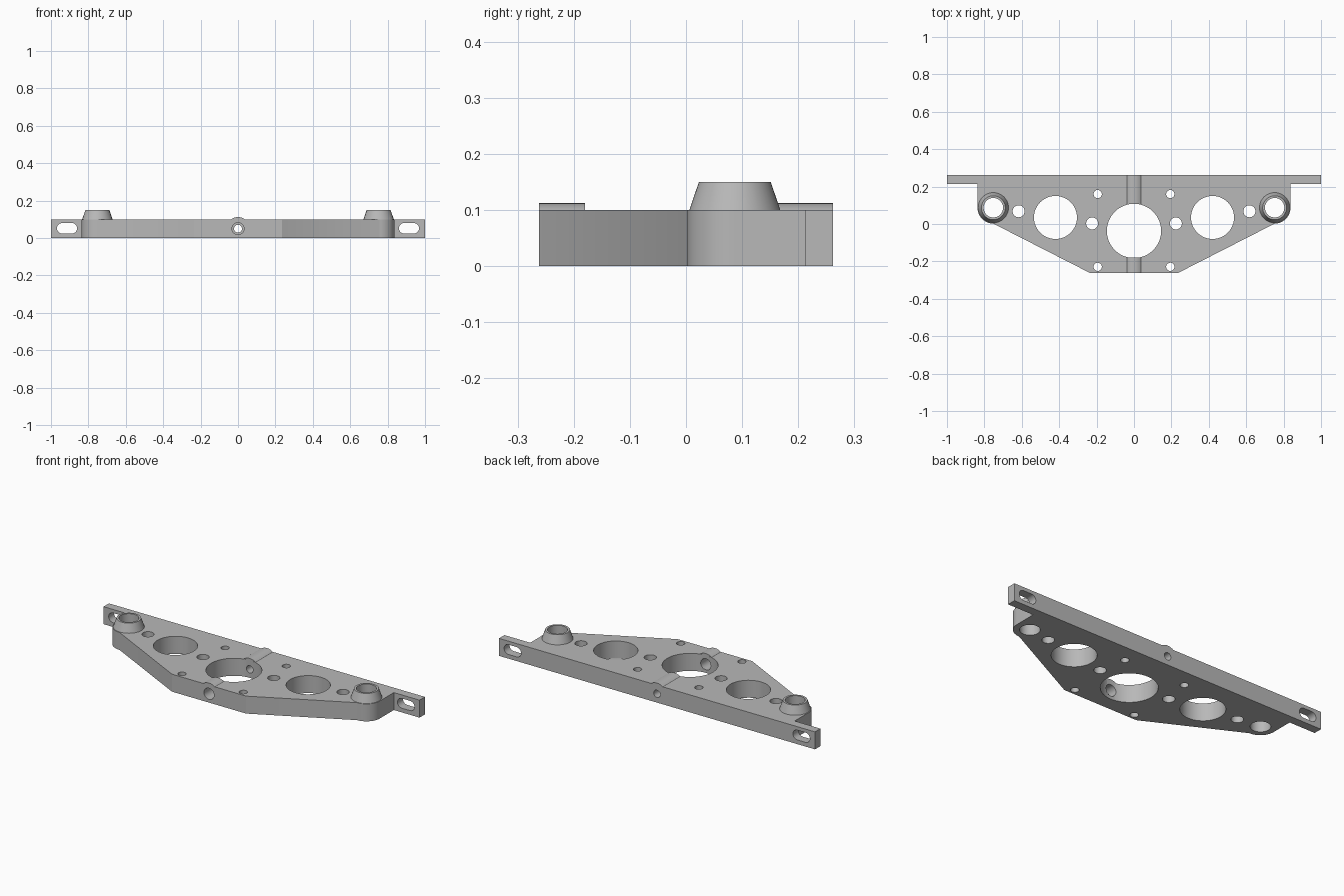
import bpy, bmesh, math
from mathutils import Vector

cube = bpy.data.objects.get("Cube")
if cube:
    bpy.data.objects.remove(cube, do_unlink=True)

metal = bpy.data.materials.new("plain grey")
metal.use_nodes = True
grey = (0.48, 0.48, 0.48, 1)
metal.diffuse_color = grey
metal.node_tree.nodes["Principled BSDF"].inputs["Base Color"].default_value = grey

T = 0.1        # plate thickness
Y = 0.262      # half depth
BOSS = (0.752, 0.087)


def finish(bm, name):
    bmesh.ops.recalc_face_normals(bm, faces=bm.faces)
    me = bpy.data.meshes.new(name)
    bm.to_mesh(me)
    bm.free()
    me.materials.append(metal)
    ob = bpy.data.objects.new(name, me)
    bpy.context.collection.objects.link(ob)
    return ob


def prism(name, points, axis, lo, hi):
    """Extrude a 2D outline along z (points are x, y) or y (points are x, z)."""
    bm = bmesh.new()
    put = (lambda p: (p[0], p[1], lo)) if axis == 'z' else (lambda p: (p[0], lo, p[1]))
    face = bm.faces.new([bm.verts.new(put(p)) for p in points])
    new = bmesh.ops.extrude_face_region(bm, geom=[face])["geom"]
    step = Vector((0, 0, hi - lo)) if axis == 'z' else Vector((0, hi - lo, 0))
    bmesh.ops.translate(bm, vec=step, verts=[v for v in new if isinstance(v, bmesh.types.BMVert)])
    return finish(bm, name)


def arc(cx, cy, r, a0, a1, n):
    return [(cx + r * math.cos(math.radians(a0 + (a1 - a0) * i / n)),
             cy + r * math.sin(math.radians(a0 + (a1 - a0) * i / n))) for i in range(n + 1)]


def circle(cx, cy, r, n=48):
    return arc(cx, cy, r, 0, 360, n)[:-1]


def combine(target, tool, operation):
    mod = target.modifiers.new("join", 'BOOLEAN')
    mod.operation = operation
    mod.solver = 'EXACT'
    mod.object = tool
    bpy.context.view_layer.objects.active = target
    bpy.ops.object.modifier_apply(modifier=mod.name)
    bpy.data.objects.remove(tool, do_unlink=True)


# Plate outline with the mounting flange along the back edge
half = [(1, Y), (1, 0.213), (0.837, 0.213)]
half += arc(*BOSS, 0.085, 0, -90, 12)
half += [(0.235, -Y)]
plate = prism("mounting_plate", half + [(-x, y) for x, y in reversed(half)], 'z', 0, T)

# Tapered bosses at both ends
for s in (-1, 1):
    bm = bmesh.new()
    rings = []
    for r, z in ((0.081, 0.05), (0.081, T), (0.064, 0.15)):
        rings.append([bm.verts.new((x, y, z)) for x, y in circle(s * BOSS[0], BOSS[1], r)])
    bm.faces.new(rings[0])
    bm.faces.new(rings[-1])
    for a, b in zip(rings, rings[1:]):
        for i in range(48):
            j = (i + 1) % 48
            bm.faces.new((a[i], a[j], b[j], b[i]))
    combine(plate, finish(bm, "boss"), 'UNION')

# Central opening
combine(plate, prism("center_cut", circle(0, -0.037, 0.145, 72), 'z', -0.1, 0.3), 'DIFFERENCE')

# Rounded ridge over the channel, in front of and behind the opening
for lo, hi in ((-Y, -0.18), (0.106, Y)):
    ridge = arc(0, 0.05, 0.062, 0, 180, 32) + [(-0.062, 0.02), (0.062, 0.02)]
    combine(plate, prism("ridge", ridge, 'y', lo, hi), 'UNION')

# Mirrored vertical holes: x, y, radius
for x, y, r in ((0.42, 0.035, 0.115), (0.224, 0.003, 0.032), (0.617, 0.068, 0.032),
                (0.194, 0.16, 0.022), (0.194, -0.229, 0.022), (*BOSS, 0.052)):
    for s in (-1, 1):
        combine(plate, prism("hole_cut", circle(s * x, y, r), 'z', -0.1, 0.3), 'DIFFERENCE')

# Channel through the ridge: wide in front, narrow behind
combine(plate, prism("front_bore", circle(0, 0.05, 0.032), 'y', -0.4, -0.05), 'DIFFERENCE')
combine(plate, prism("back_bore", circle(0, 0.05, 0.021), 'y', -0.05, 0.4), 'DIFFERENCE')

# Slots at the flange ends
for s in (-1, 1):
    slot = arc(s * 0.914 + 0.026, 0.052, 0.028, -90, 90, 12)
    slot += arc(s * 0.914 - 0.026, 0.052, 0.028, 90, 270, 12)
    combine(plate, prism("slot_cut", slot, 'y', 0.1, 0.4), 'DIFFERENCE')

bpy.ops.object.select_all(action='DESELECT')
plate.select_set(True)
bpy.context.view_layer.objects.active = plate
bpy.ops.object.shade_smooth_by_angle(angle=math.radians(25))
